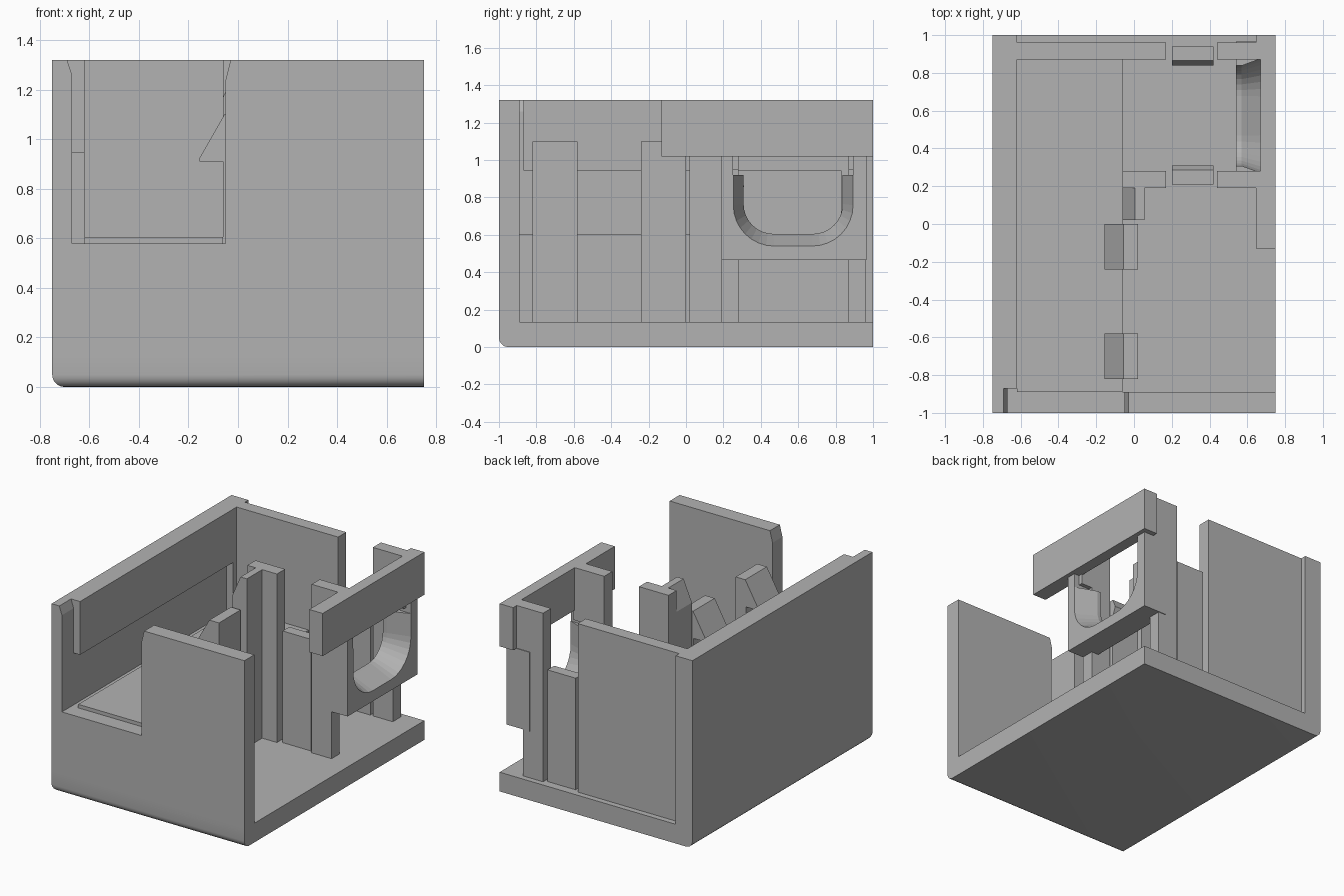
import bpy, bmesh, math
from mathutils import Vector

cube = bpy.data.objects.get("Cube")
if cube:
    bpy.data.objects.remove(cube, do_unlink=True)

grey = bpy.data.materials.new("plain_grey")
grey.use_nodes = True
GREY = (0.45, 0.45, 0.45, 1)
grey.diffuse_color = GREY
grey.node_tree.nodes["Principled BSDF"].inputs["Base Color"].default_value = GREY


def finish(name, bm):
    bmesh.ops.recalc_face_normals(bm, faces=bm.faces)
    mesh = bpy.data.meshes.new(name)
    bm.to_mesh(mesh)
    bm.free()
    mesh.materials.append(grey)
    obj = bpy.data.objects.new(name, mesh)
    bpy.context.scene.collection.objects.link(obj)
    return obj


def loft(name, rings):
    """Closed solid through matching rings of points."""
    bm = bmesh.new()
    loops = [[bm.verts.new(p) for p in ring] for ring in rings]
    n = len(loops[0])
    for a, b in zip(loops, loops[1:]):
        for i in range(n):
            j = (i + 1) % n
            bm.faces.new((a[i], a[j], b[j], b[i]))
    bm.faces.new(loops[0])
    bm.faces.new(loops[-1])
    return finish(name, bm)


def prism_y(name, profile, y0, y1):
    return loft(name, [[(x, y, z) for x, z in profile] for y in (y0, y1)])


def prism_x(name, profile, x0, x1):
    return loft(name, [[(x, y, z) for y, z in profile] for x in (x0, x1)])


def box(name, x0, x1, y0, y1, z0, z1):
    return prism_y(name, [(x0, z0), (x1, z0), (x1, z1), (x0, z1)], y0, y1)


FLOOR, TOP = 0.135, 1.32

# Base slab, rounded along its front and left lower edges
base = box("base", -0.75, 0.75, -1, 1, 0, FLOOR)
bm = bmesh.new()
bm.from_mesh(base.data)
edges = [e for e in bm.edges if all(v.co.z < 0.01 for v in e.verts)
         and (all(v.co.y < -0.9 for v in e.verts) or all(v.co.x < -0.7 for v in e.verts))]
bmesh.ops.bevel(bm, geom=edges, offset=0.05, segments=5, profile=0.5, affect='EDGES')
bm.to_mesh(base.data)
bm.free()

# Front wall with its deep notch
prism_y("front_wall", [(-0.75, 0.1), (0.75, 0.1), (0.75, TOP), (-0.03, TOP), (-0.05, 1.24),
                       (-0.05, 0.58), (-0.67, 0.58), (-0.67, 1.26), (-0.69, TOP), (-0.75, TOP)],
        -1, -0.89)

# Left wall with a long recess above the platform
prism_y("left_wall_front", [(-0.75, 0.1), (-0.62, 0.1), (-0.62, 0.58), (-0.67, 0.58),
                            (-0.67, 1.26), (-0.69, TOP), (-0.75, TOP)], -0.89, -0.87)
prism_y("left_wall", [(-0.75, 0.1), (-0.62, 0.1), (-0.62, 0.58), (-0.67, 0.58),
                      (-0.67, 0.945), (-0.62, 0.945), (-0.62, TOP), (-0.75, TOP)], -0.87, 0.83)
box("left_wall_back", -0.75, -0.62, 0.83, 1, 0.1, TOP)

# Raised platform
box("platform", -0.62, -0.06, -0.89, 0.87, 0.1, 0.605)

# Two slotted walls, each with a snap tongue in its slot
snap = [(0.21, 0.1), (0.28, 0.1), (0.28, 0.78), (0.31, 0.86), (0.285, 0.92), (0.21, 0.92)]
for side, left, y0, y1 in (("cross", -0.06, 0.19, 0.28), ("back", -0.62, 0.87, 0.96)):
    box(side + "_wall", left, 0.17, y0, y1, 0.1, TOP)
    box(side + "_wall_column", 0.44, 0.595, y0, y1, 0.1, TOP)
    box(side + "_wall_bar_joint", 0.55, 0.68, y0, y1, 0.95, TOP)
    profile = snap if side == "cross" else [(1.15 - y, z) for y, z in snap]
    prism_x(side + "_snap_tongue", profile, 0.2, 0.42)

# Hooked posts and the sloped guide post
hook = [(-0.06, 0.1), (0.02, 0.1), (0.02, 1.1), (-0.055, 1.1), (-0.155, 0.925),
        (-0.155, 0.91), (-0.06, 0.91)]
for name, y0 in (("front_hook_post", -0.82), ("rear_hook_post", -0.24)):
    prism_y(name, hook, y0, y0 + 0.24)
prism_y("guide_post", [(-0.06, 0.1), (0.055, 0.1), (0.055, TOP), (0.005, TOP), (-0.06, 1.17)],
        0.02, 0.19)

# Upper side bar
box("side_bar_front", 0.645, 0.75, -0.13, 0.28, 1.02, TOP)
box("side_bar", 0.67, 0.75, 0.28, 0.87, 1.02, TOP)
box("side_bar_back", 0.645, 0.75, 0.87, 1, 1.02, TOP)

# Side plate with a flared U-shaped opening
plate = box("side_plate", 0.54, 0.72, 0.19, 0.965, 0.465, 1.02)


def u_ring(x, half, bottom, radius, mid=0.573, top=1.1):
    pts = [(x, mid - half, top)]
    for sign, start in ((-1, math.pi), (1, 1.5 * math.pi)):
        for i in range(9):
            a = start + i * math.pi / 16
            pts.append((x, mid + sign * (half - radius) + radius * math.cos(a),
                        bottom + radius + radius * math.sin(a)))
    pts.append((x, mid + half, top))
    return pts


opening = loft("opening_cutter", [u_ring(0.5, 0.265, 0.605, 0.16),
                                  u_ring(0.57, 0.265, 0.605, 0.16),
                                  u_ring(0.725, 0.322, 0.538, 0.22)])
relief = box("relief_cutter", 0.5, 0.8, 0.252, 0.894, 0.92, 1.1)
for cutter in (opening, relief):
    cutter.hide_render = True
    cutter.hide_viewport = True
    cutter.display_type = 'WIRE'
    mod = plate.modifiers.new(cutter.name, 'BOOLEAN')
    mod.operation = 'DIFFERENCE'
    mod.solver = 'EXACT'
    mod.object = cutter

# Smooth the rounded parts, keeping sharp edges
for obj in (base, plate):
    bpy.ops.object.select_all(action='DESELECT')
    obj.select_set(True)
    bpy.context.view_layer.objects.active = obj
    bpy.ops.object.shade_smooth_by_angle(angle=math.radians(30))
